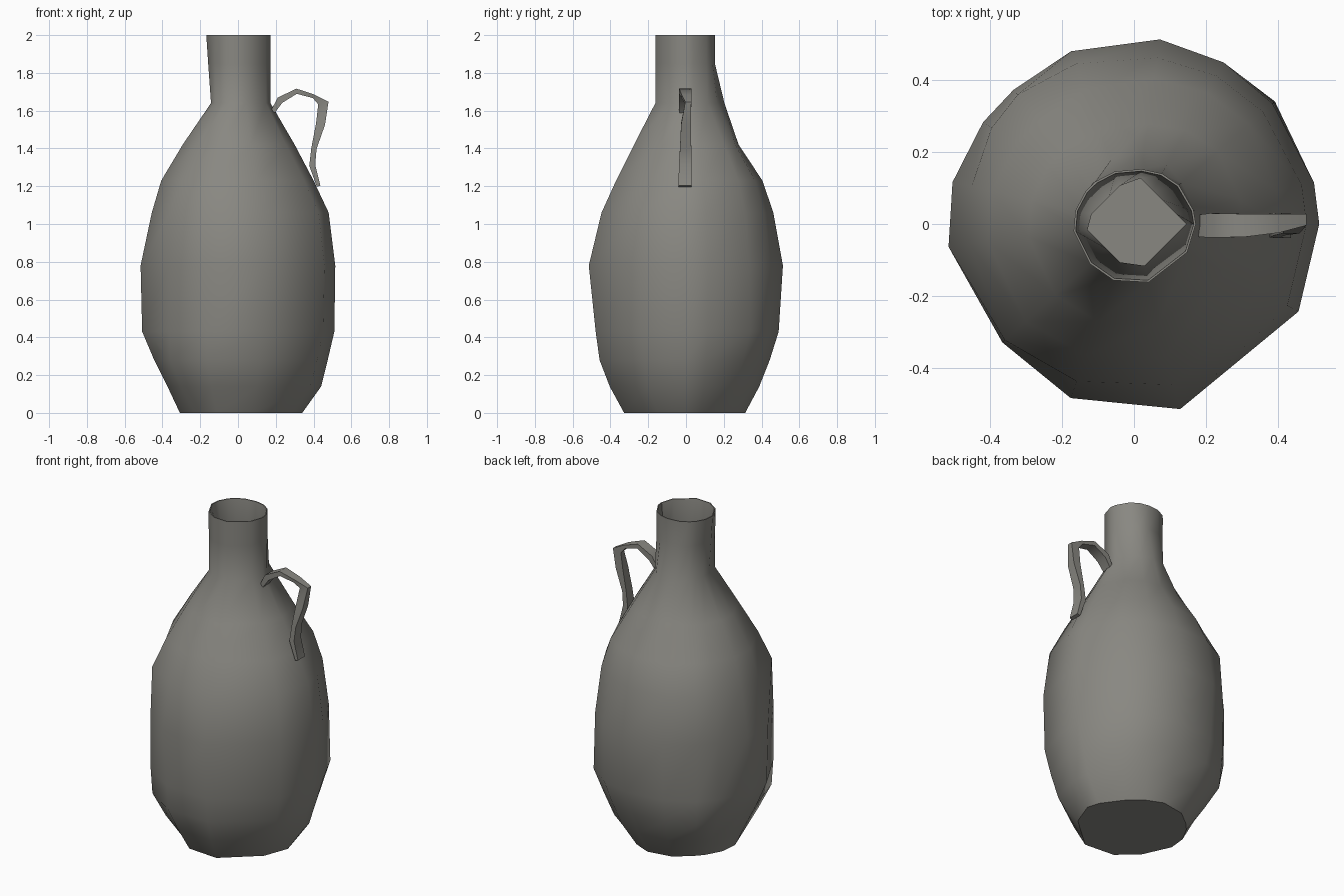
import bpy, bmesh, math
from mathutils import Vector

if "Cube" in bpy.data.objects:
    bpy.data.objects.remove(bpy.data.objects["Cube"])

clay = bpy.data.materials.new("grey_clay")
clay.diffuse_color = (0.25, 0.245, 0.222, 1)
clay.use_nodes = True
clay.node_tree.nodes["Principled BSDF"].inputs["Base Color"].default_value = clay.diffuse_color


def make_object(name, bm, angle):
    bmesh.ops.recalc_face_normals(bm, faces=bm.faces[:])
    mesh = bpy.data.meshes.new(name)
    bm.to_mesh(mesh)
    bm.free()
    mesh.materials.append(clay)
    obj = bpy.data.objects.new(name, mesh)
    bpy.context.collection.objects.link(obj)
    bpy.ops.object.select_all(action='DESELECT')
    obj.select_set(True)
    bpy.context.view_layer.objects.active = obj
    bpy.ops.object.shade_smooth_by_angle(angle=math.radians(angle))
    return obj


def skin(bm, rings):
    """Bridge consecutive vertex rings with quads."""
    for a, b in zip(rings, rings[1:]):
        n = len(a)
        for i in range(n):
            j = (i + 1) % n
            bm.faces.new((a[i], a[j], b[j], b[i]))


# Uneven facets around the jug
ANGLES = [0, 13, 41, 61, 82, 110, 132, 146, 167, 187, 222, 250, 284, 332]

# Height, then reach every 45 degrees, counter-clockwise from the right
PROFILE = [
    (0.00, .34, .30, .32, .29, .31, .31, .35, .31),
    (0.14, .44, .40, .39, .40, .37, .41, .41, .43),
    (0.28, .475, .46, .445, .49, .44, .485, .47, .475),
    (0.43, .51, .52, .49, .50, .515, .49, .485, .51),
    (0.78, .515, .51, .52, .50, .525, .49, .535, .52),
    (1.06, .48, .475, .465, .485, .455, .485, .45, .485),
    (1.23, .40, .425, .405, .39, .41, .405, .375, .395),
    (1.42, .30, .31, .275, .285, .295, .295, .285, .28),
    (1.64, .172, .175, .212, .16, .14, .165, .168, .165),
    (1.85, .172, .165, .152, .16, .158, .165, .168, .165),
    (2.00, .172, .165, .152, .16, .17, .165, .168, .165),
]


def reach(row, deg):
    k, f = divmod(deg / 45, 1)
    a, b = row[1 + int(k) % 8], row[1 + (int(k) + 1) % 8]
    return a + (b - a) * f


def ring(bm, z, radius_of):
    return [bm.verts.new((radius_of(d) * math.cos(math.radians(d)),
                          radius_of(d) * math.sin(math.radians(d)), z)) for d in ANGLES]


def squared(deg):
    """Radius of a diamond-shaped throat."""
    t = math.radians(deg)
    return 0.145 / (abs(math.cos(t)) + abs(math.sin(t)))


# Jug: outer wall, rim, squared throat and thin-walled hollow
bm = bmesh.new()
rings = [ring(bm, row[0], lambda d, r=row: reach(r, d)) for row in PROFILE]
top = PROFILE[-1]
rings.append(ring(bm, 2.0, lambda d: reach(top, d) - 0.006))
rings.append(ring(bm, 1.62, squared))
for row in PROFILE[7:0:-1]:
    rings.append(ring(bm, row[0], lambda d, r=row: reach(r, d) - 0.02))
rings.append(ring(bm, 0.02, lambda d: reach(PROFILE[0], d) - 0.01))
skin(bm, rings)
bm.faces.new(rings[0])
bm.faces.new(rings[-1])
make_object("jug_body", bm, 50)

# Handle: x, z, half thickness, half width, y offset
PATH = [
    (.185, 1.595, .012, .030, -.005),
    (.222, 1.655, .018, .034, -.004),
    (.310, 1.703, .014, .032, -.004),
    (.400, 1.676, .010, .026, .002),
    (.452, 1.640, .028, .016, .012),
    (.437, 1.530, .024, .026, .000),
    (.402, 1.400, .014, .030, -.002),
    (.393, 1.310, .016, .034, -.004),
    (.427, 1.200, .010, .034, -.005),
]
bm = bmesh.new()
sections = []
for i, (x, z, t, w, y) in enumerate(PATH):
    a, b = PATH[max(i - 1, 0)], PATH[min(i + 1, len(PATH) - 1)]
    along = Vector((b[0] - a[0], 0, b[1] - a[1])).normalized()
    out = Vector((-along.z, 0, along.x))
    mid, side = Vector((x, y, z)), Vector((0, w, 0))
    sections.append([bm.verts.new(mid + out * t * p + side * q)
                     for p, q in ((1, 1), (1, -1), (-1, -1), (-1, 1))])
skin(bm, sections)
bm.faces.new(sections[0])
bm.faces.new(sections[-1])
make_object("handle", bm, 70)
